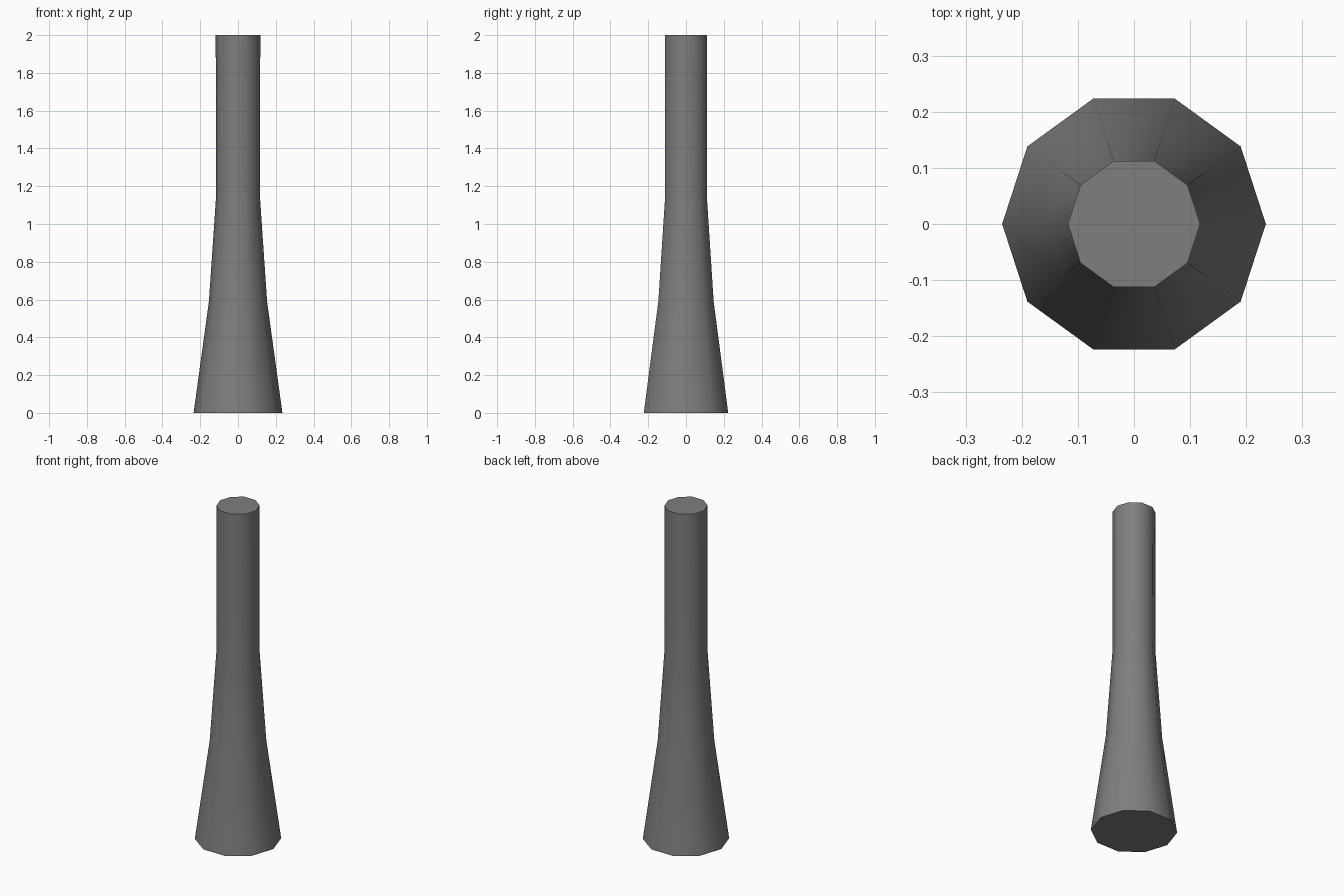
import bpy, bmesh
from math import cos, sin, tau

if "Cube" in bpy.data.objects:
    bpy.data.objects.remove(bpy.data.objects["Cube"])

SIDES = 10
# profile of the flared column: (radius, height)
PROFILE = [(0.235, 0.0), (0.154, 0.59), (0.1165, 1.14), (0.118, 2.0)]

bm = bmesh.new()
rings = [[bm.verts.new((r * cos(tau * i / SIDES), r * sin(tau * i / SIDES), z))
          for i in range(SIDES)] for r, z in PROFILE]

# side walls
for low, high in zip(rings, rings[1:]):
    for i in range(SIDES):
        j = (i + 1) % SIDES
        bm.faces.new((low[i], low[j], high[j], high[i]))

# end caps
bm.faces.new(rings[0][::-1])
bm.faces.new(rings[-1])

mesh = bpy.data.meshes.new("flared_column")
bm.to_mesh(mesh)
bm.free()
column = bpy.data.objects.new("flared_column", mesh)
bpy.context.collection.objects.link(column)

# dark grey surface
dark = bpy.data.materials.new("dark_grey")
dark.diffuse_color = (0.21, 0.21, 0.21, 1)
dark.use_nodes = True
dark.node_tree.nodes["Principled BSDF"].inputs["Base Color"].default_value = dark.diffuse_color
mesh.materials.append(dark)

# smooth sides, sharp cap edges
bpy.context.view_layer.objects.active = column
column.select_set(True)
bpy.ops.object.shade_smooth_by_angle(angle=0.8)
